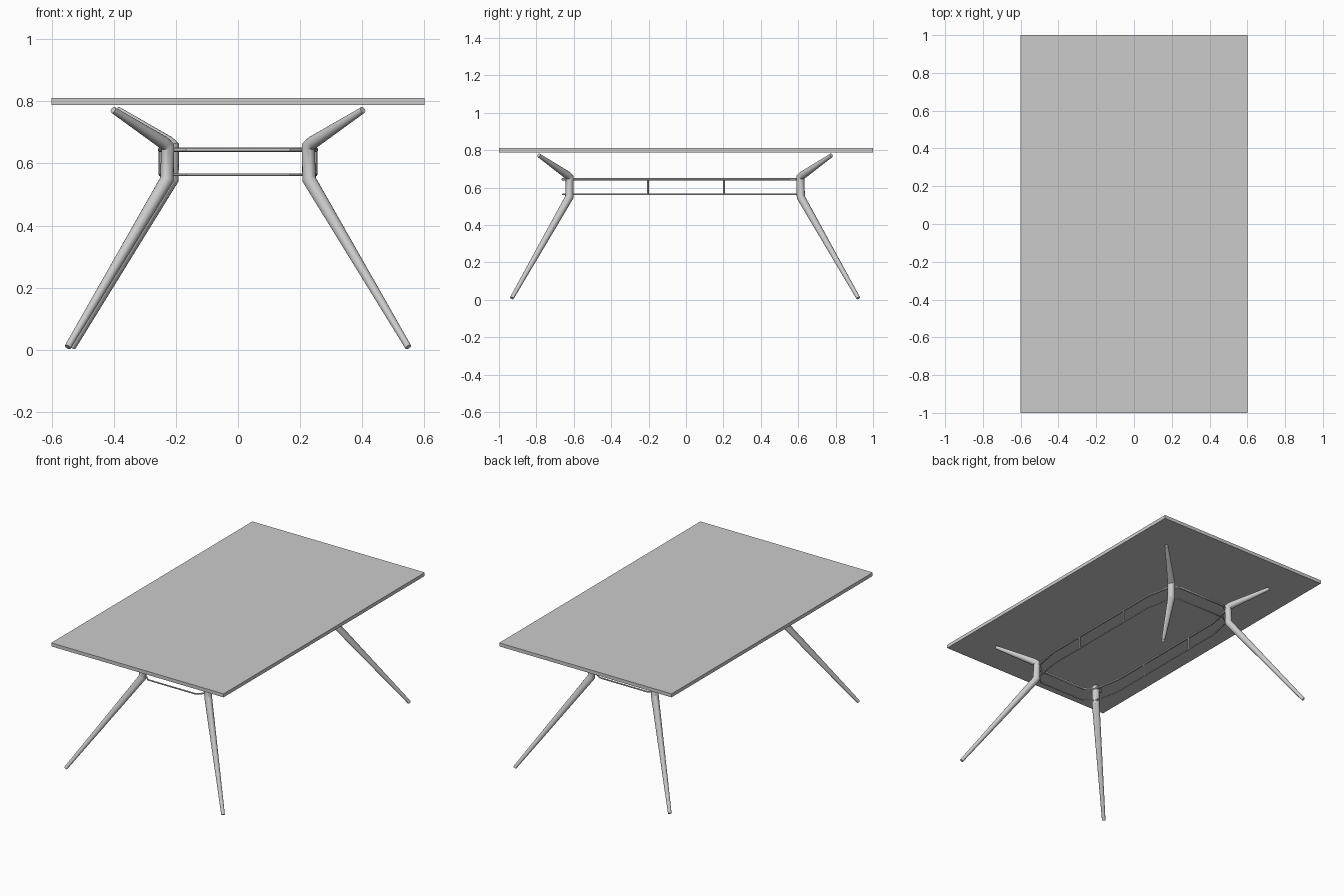
import bpy

if "Cube" in bpy.data.objects:
    bpy.data.objects.remove(bpy.data.objects["Cube"])


def tube(name, points, radii, cyclic=False, resolution=6):
    """Sweep a round section along a polyline with a radius at each point."""
    cu = bpy.data.curves.new(name, 'CURVE')
    cu.dimensions = '3D'
    cu.bevel_depth = 1.0
    cu.bevel_resolution = resolution
    cu.use_fill_caps = True
    sp = cu.splines.new('POLY')
    sp.points.add(len(points) - 1)
    for p, co, r in zip(sp.points, points, radii):
        p.co = (*co, 1.0)
        p.radius = r
    sp.use_cyclic_u = cyclic
    ob = bpy.data.objects.new(name, cu)
    bpy.context.collection.objects.link(ob)
    bpy.ops.object.select_all(action='DESELECT')
    ob.select_set(True)
    bpy.context.view_layer.objects.active = ob
    bpy.ops.object.convert(target='MESH')
    ob = bpy.context.view_layer.objects.active
    bpy.ops.object.shade_smooth_by_angle(angle=0.6)
    return ob


# Table top
bpy.ops.mesh.primitive_cube_add(size=1, location=(0, 0, 0.799))
top = bpy.context.object
top.name = "table_top"
top.scale = (1.2, 2.0, 0.022)
bpy.ops.object.transform_apply(location=False, rotation=False, scale=True)

# Legs: tapered foot, upright knee section, short tapered arm under the top
LEG = [(0.548, 0.926, 0.009), (0.229, 0.619, 0.548), (0.226, 0.617, 0.655),
       (0.240, 0.630, 0.667), (0.402, 0.782, 0.772)]
LEG_R = [0.0105, 0.0225, 0.022, 0.021, 0.0105]
for sx, side in ((-1, "left"), (1, "right")):
    for sy, end in ((-1, "front"), (1, "back")):
        # the back left leg stands slightly further in
        dx = 0.016 if (sx, sy) == (-1, 1) else 0.0
        dy = -0.005 * 1
        pts = [(sx * x + dx, sy * y + dy, z) for x, y, z in LEG]
        tube(f"{end}_{side}_leg", pts, LEG_R)

# Two rail loops with eased corners touching the legs
RX, Y_FRONT, Y_BACK = 0.25, -0.658, 0.622
half = [(0.165, Y_FRONT), (0.218, -0.61), (RX, -0.44),
        (RX, 0.43), (0.218, 0.585), (0.165, Y_BACK)]
loop = half + [(-x, y) for x, y in reversed(half)]
for name, z, r in (("upper_rail", 0.644, 0.008), ("lower_rail", 0.563, 0.0045)):
    tube(name, [(x, y, z) for x, y in loop], [r] * len(loop), True, 3)

# Vertical struts joining the rails
for sx, side in ((-1, "left"), (1, "right")):
    for y, end in ((-0.204, "front"), (0.204, "back")):
        tube(f"{end}_{side}_strut", [(sx * RX, y, 0.563), (sx * RX, y, 0.644)],
             [0.006, 0.006], False, 3)
